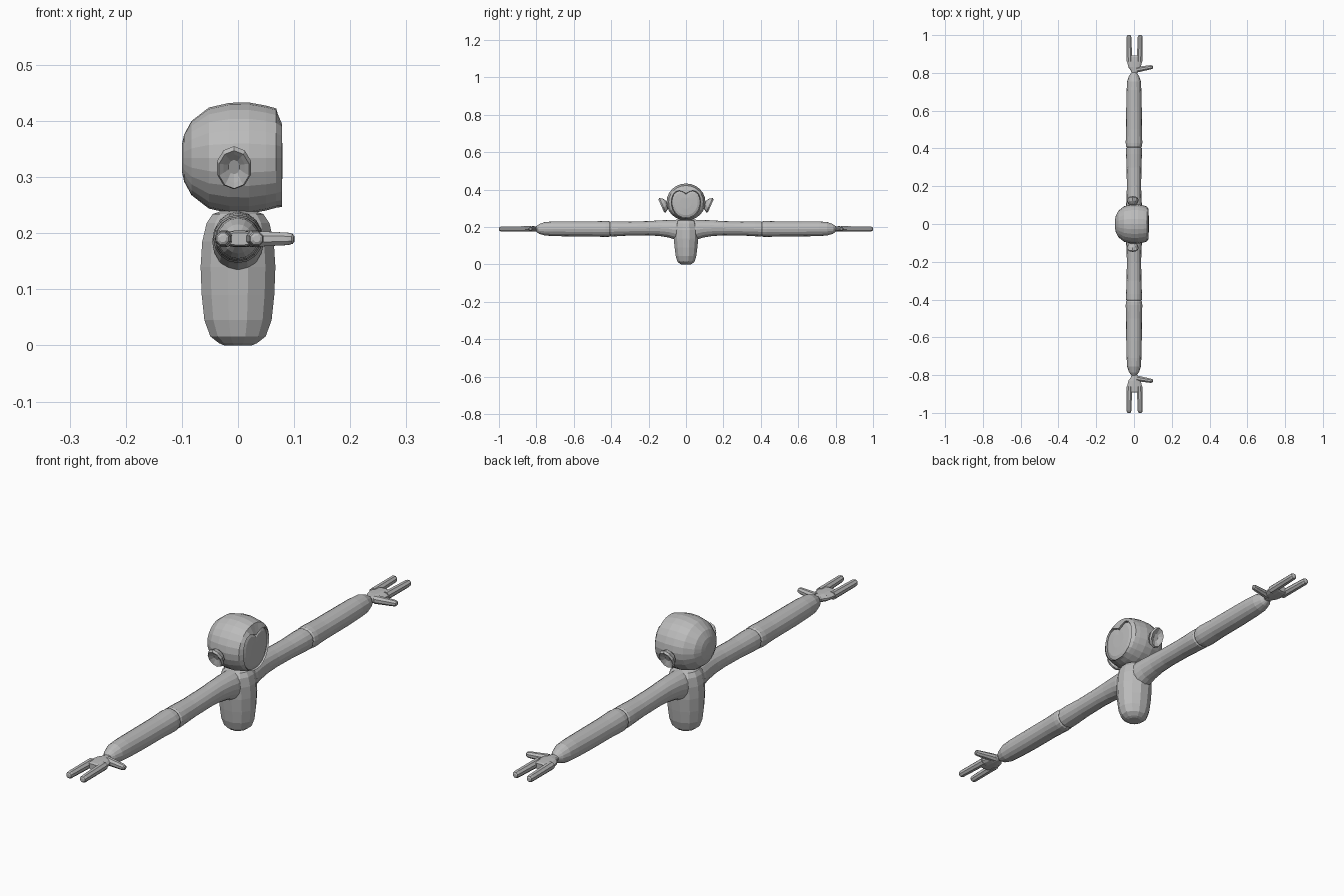
import bpy, bmesh, math
from mathutils import Vector, Matrix

if "Cube" in bpy.data.objects:
    bpy.data.objects.remove(bpy.data.objects["Cube"])

grey = bpy.data.materials.new("plain grey")
grey.diffuse_color = (0.5, 0.5, 0.5, 1)
grey.use_nodes = True
grey.node_tree.nodes["Principled BSDF"].inputs["Base Color"].default_value = grey.diffuse_color


def finish(name, bm, mirror=False):
    """Turn a bmesh into an object, optionally with a twin on the other side."""
    bmesh.ops.recalc_face_normals(bm, faces=bm.faces)
    me = bpy.data.meshes.new(name)
    bm.to_mesh(me)
    bm.free()
    me.materials.append(grey)
    ob = bpy.data.objects.new(name, me)
    bpy.context.collection.objects.link(ob)
    if mirror:
        mod = ob.modifiers.new("mirror", 'MIRROR')
        mod.use_axis = (False, True, False)
        mod.use_mirror_merge = False
    return ob


def loft(bm, rings):
    """Skin a list of closed rings and cap both ends."""
    vs = [[bm.verts.new(p) for p in ring] for ring in rings]
    n = len(vs[0])
    for a, b in zip(vs, vs[1:]):
        for i in range(n):
            j = (i + 1) % n
            bm.faces.new((a[i], a[j], b[j], b[i]))
    bm.faces.new(vs[0][::-1])
    bm.faces.new(vs[-1])


def ellipse(n, fn, a, b, turn=0.0):
    """Ring of n points; fn places the two in-plane offsets in space."""
    angs = [2 * math.pi * (i + turn) / n for i in range(n)]
    return [fn(a * math.cos(t), b * math.sin(t)) for t in angs]


# Torso: rounded pod, (height, radius x, radius y)
bm = bmesh.new()
torso = [(0, .025, .025), (.004, .035, .034), (.016, .051, .048), (.045, .062, .057),
         (.09, .067, .063), (.14, .069, .068), (.185, .066, .069), (.218, .058, .064),
         (.234, .047, .05), (.24, .03, .03)]
loft(bm, [ellipse(12, lambda u, v, z=z: (u, v, z), a, b, .5) for z, a, b in torso])
finish("torso", bm)

# Head: rounded along x, open at the front with a heart-shaped hood
HZ, N = .334, 24


def opening(t):
    """Face outline radius by angle, dipped at the brow."""
    s = math.sin(t)
    r = .07 + .008 * abs(math.cos(t))
    if s > 0:
        r += .004 * math.sin(2 * t) ** 2 - .024 * max(0, s) ** 10
    else:
        r += .017 * s * s
    return r


def face_ring(x, k):
    pts = []
    for i in range(N):
        t = 2 * math.pi * i / N
        r = opening(t) * k
        pts.append((x, r * math.cos(t), HZ + r * math.sin(t)))
    return pts


bm = bmesh.new()
skull = [(-.1, .024), (-.096, .042), (-.083, .066), (-.052, .09), (-.015, .0985),
         (.02, .099), (.05, .0935), (.068, .0885)]
rings = [ellipse(N, lambda u, v, x=x: (x, u, HZ + v), r * 1.05, r) for x, r in skull]
rings += [face_ring(.078, 1.0), face_ring(.062, .97)]
loft(bm, rings)
finish("head", bm)

# Face plate, slightly domed inside the hood
bm = bmesh.new()
loft(bm, [face_ring(.055, .96), face_ring(.072, .96), face_ring(.077, .8),
          face_ring(.079, .4)])
finish("face", bm)

# Ears: tilted cups at the sides of the head
bm = bmesh.new()
cup = [(-.018, .012, .015), (-.008, .025, .032), (.008, .032, .042),
       (.016, .028, .037), (.012, .02, .028), (.005, .01, .014)]
loft(bm, [ellipse(10, lambda u, v, d=d: (u, d, v), a, b, .5) for d, a, b in cup])
bm.transform(Matrix.Translation((-.007, .118, .32)) @ Matrix.Rotation(math.radians(-24), 4, 'X'))
finish("ears", bm, True)


# Arms: rows of (distance out, radius x, centre height, radius z)
def limb(name, rows, n=16):
    bm = bmesh.new()
    loft(bm, [ellipse(n, lambda u, v, y=y, c=c: (u, y, c + v), a, b)
              for y, a, c, b in rows])
    finish(name, bm, True)


limb("upper_arms", [(.025, .045, .186, .054), (.06, .046, .186, .053), (.09, .043, .191, .047),
                    (.14, .039, .194, .042), (.2, .038, .194, .038), (.3, .039, .192, .037),
                    (.37, .042, .191, .04), (.4, .042, .19, .041), (.41, .036, .19, .035)])
limb("forearms", [(.4, .034, .19, .034), (.412, .042, .19, .042), (.43, .044, .19, .043),
                  (.5, .042, .19, .04), (.62, .041, .19, .04), (.71, .039, .191, .039),
                  (.755, .036, .191, .036), (.785, .026, .19, .026), (.803, .012, .19, .013)])


# Hands: flat palm with two fingers and a thumb
def digit(bm, start, end, r0, r1):
    s, e = Vector(start), Vector(end)
    d = (e - s).normalized()
    side = d.cross(Vector((0, 0, 1)))
    steps = [(s, r0), (e - d * .012, r1), (e - d * .003, r1 * .8), (e, r1 * .45)]
    loft(bm, [ellipse(8, lambda u, v, p=p: p + side * u + Vector((0, 0, v)), r, r, .5)
              for p, r in steps])


bm = bmesh.new()
palm = [(.79, 0, .013, .012), (.81, .004, .02, .014), (.83, .003, .034, .015),
        (.86, .003, .041, .015), (.885, .003, .04, .014), (.892, .003, .034, .011)]
loft(bm, [ellipse(12, lambda u, v, y=y, c=c: (c + u, y, .19 + v), a, b, .5)
          for y, c, a, b in palm])
digit(bm, (-.024, .86, .19), (-.027, 1, .19), .016, .014)
digit(bm, (.029, .86, .19), (.033, 1, .19), .016, .014)
digit(bm, (.015, .817, .19), (.1, .832, .19), .016, .012)
finish("hands", bm, True)
